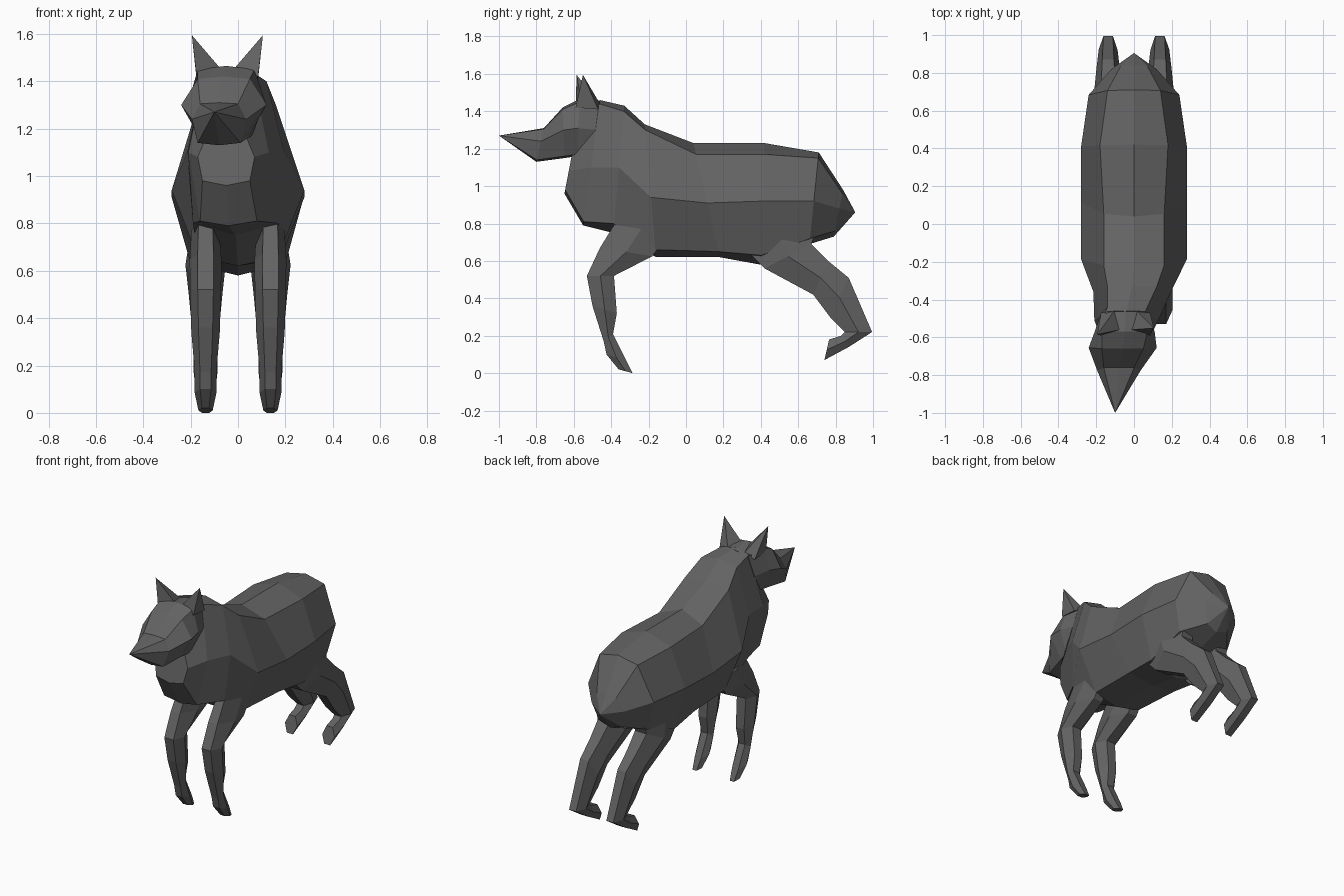
import bpy, bmesh
from mathutils import Vector

if "Cube" in bpy.data.objects:
    bpy.data.objects.remove(bpy.data.objects["Cube"])

fur = bpy.data.materials.new("grey fur")
fur.diffuse_color = (0.125, 0.125, 0.125, 1)
fur.use_nodes = True
fur.node_tree.nodes["Principled BSDF"].inputs["Base Color"].default_value = fur.diffuse_color


def make(name, bm):
    bmesh.ops.recalc_face_normals(bm, faces=bm.faces)
    me = bpy.data.meshes.new(name)
    bm.to_mesh(me)
    bm.free()
    me.materials.append(fur)
    ob = bpy.data.objects.new(name, me)
    bpy.context.collection.objects.link(ob)
    return ob


def loft(name, rings, tip_start=None, tip_end=None):
    """Skin a list of point rings; ends are flat or drawn to a tip."""
    bm = bmesh.new()
    vs = [[bm.verts.new(p) for p in r] for r in rings]
    n = len(vs[0])
    for a, b in zip(vs, vs[1:]):
        for i in range(n):
            j = (i + 1) % n
            bm.faces.new((a[i], a[j], b[j], b[i]))
    for ring, tip in ((vs[0], tip_start), (vs[-1], tip_end)):
        if tip:
            t = bm.verts.new(tip)
            for i in range(n):
                bm.faces.new((ring[i], ring[(i + 1) % n], t))
        else:
            bm.faces.new(ring)
    return make(name, bm)


def section(cx, yt, zt, ws, zs, wm, zm, wl, zl, yb, zb):
    """Eight-sided slanted cross-section: top, shoulder, middle, low, bottom."""
    def y(z):
        return yb + (yt - yb) * (z - zb) / (zt - zb)
    side = [(ws, zs), (wm, zm), (wl, zl)]
    pts = [(cx, yt, zt)] + [(cx + w, y(z), z) for w, z in side]
    pts += [(cx, yb, zb)] + [(cx - w, y(z), z) for w, z in reversed(side)]
    return pts


def leg(name, rows, cx):
    """Six-sided leg from front and back profile points plus half width."""
    rings = []
    for yf, zf, yb, zb, w in rows:
        f, b = Vector((0, yf, zf)), Vector((0, yb, zb))
        m = (f + b) / 2
        rings.append([p + Vector((cx + k * w, 0, 0)) for p, k in
                      ((f, -.5), (f, .5), (m, 1), (b, .5), (b, -.5), (m, -1))])
    return loft(name, rings)


# torso, neck and chest, from rump to breast
loft("body", [section(*r) for r in (
    (0, .84, .98, .07, .96, .12, .88, .08, .76, .79, .73),
    (0, .71, 1.18, .14, 1.15, .24, .92, .19, .72, .66, .69),
    (0, .42, 1.23, .18, 1.17, .28, .92, .20, .63, .40, .58),
    (0, .04, 1.23, .16, 1.17, .28, .91, .18, .65, .18, .62),
    (0, -.22, 1.33, .16, 1.30, .28, .94, .17, .66, -.16, .62),
    (-.01, -.33, 1.43, .13, 1.40, .205, 1.10, .18, .80, -.39, .75),
    (-.04, -.46, 1.46, .10, 1.44, .17, 1.10, .12, .81, -.55, .79),
    (-.05, -.60, 1.22, .07, 1.20, .12, 1.08, .10, .98, -.65, .96),
)], tip_start=(0, .905, .86))

# head with pointed muzzle, turned slightly aside
loft("head", [section(*r) for r in (
    (-.045, -.44, 1.455, .10, 1.43, .13, 1.30, .10, 1.18, -.50, 1.16),
    (-.05, -.57, 1.465, .12, 1.45, .16, 1.31, .11, 1.17, -.58, 1.16),
    (-.06, -.66, 1.42, .11, 1.41, .18, 1.30, .10, 1.16, -.65, 1.15),
    (-.08, -.76, 1.31, .08, 1.305, .115, 1.24, .09, 1.14, -.80, 1.13),
)], tip_end=(-.10, -1.0, 1.27))

# ears
for s, word in ((-1, "left"), (1, "right")):
    c = -.045
    bm = bmesh.new()
    base = [bm.verts.new((c + s * x, y, z)) for x, y, z in
            ((.13, -.59, 1.42), (.03, -.56, 1.455), (.06, -.46, 1.44), (.13, -.47, 1.41))]
    tip = bm.verts.new((c + s * .15, -.568 + s * .017, 1.595))
    for i in range(4):
        bm.faces.new((base[i], base[(i + 1) % 4], tip))
    bm.faces.new(base)
    make("ear_" + word, bm)

# legs
FRONT = ((-.38, .80, -.10, .74, .06), (-.46, .67, -.18, .625, .067),
         (-.53, .52, -.385, .52, .066), (-.50, .36, -.37, .32, .06),
         (-.44, .17, -.39, .21, .047), (-.425, .10, -.32, .07, .046),
         (-.36, .02, -.285, .0, .03))
HIND = ((.32, .66, .70, .78, .07), (.42, .56, .67, .69, .085),
        (.68, .42, .76, .60, .072), (.77, .30, .87, .51, .062),
        (.85, .22, .995, .22, .05), (.83, .20, .87, .14, .05),
        (.765, .18, .74, .07, .045))
for s, word in ((-1, "left"), (1, "right")):
    leg("front_leg_" + word, FRONT, s * .137)
    leg("hind_leg_" + word, HIND, s * .137)
